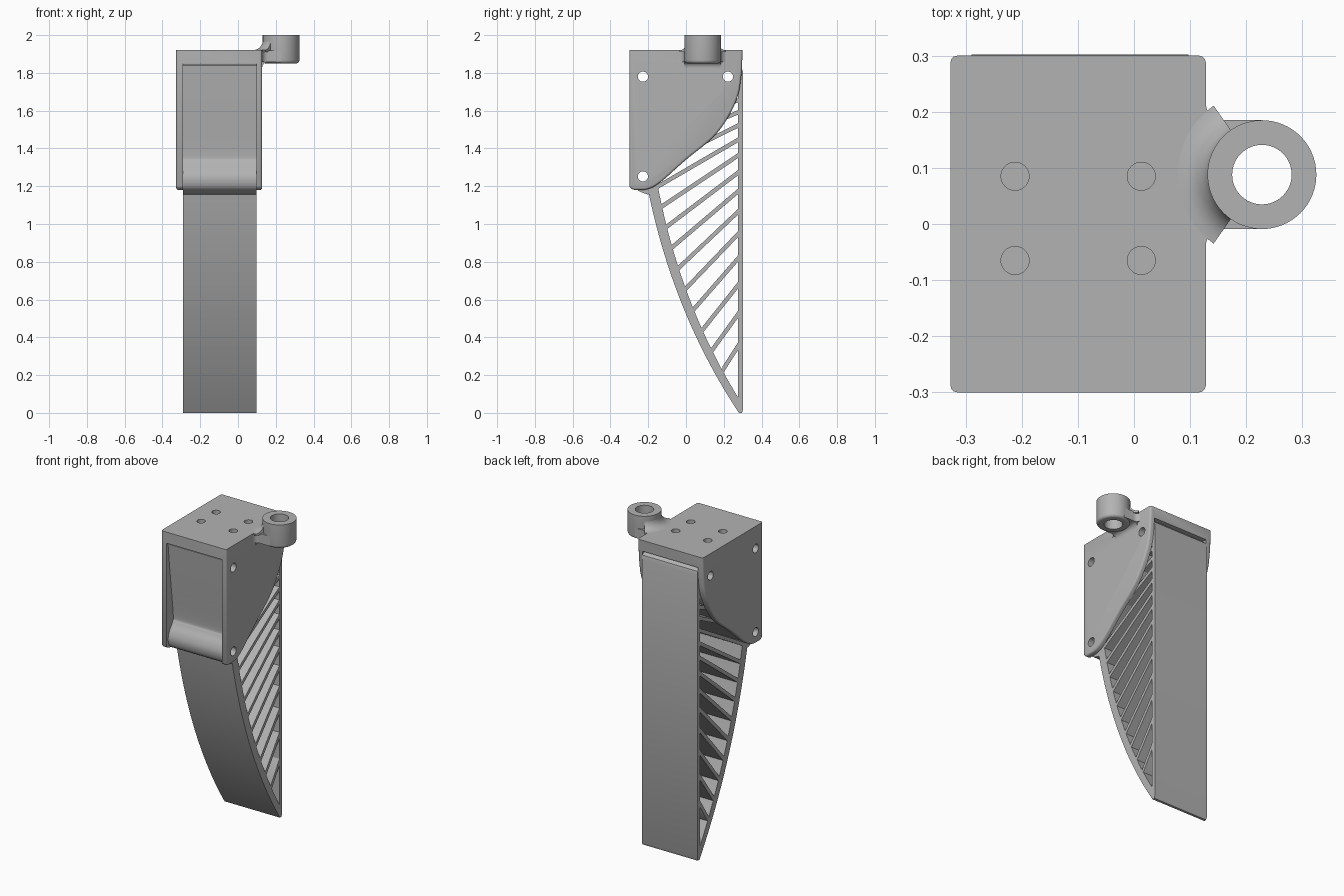
import bpy, bmesh, math
from mathutils import Vector

if "Cube" in bpy.data.objects:
    bpy.data.objects.remove(bpy.data.objects["Cube"], do_unlink=True)

grey = bpy.data.materials.new("mid grey")
grey.use_nodes = True
grey.diffuse_color = (0.45, 0.45, 0.45, 1)
grey.node_tree.nodes["Principled BSDF"].inputs["Base Color"].default_value = grey.diffuse_color

TOP, SLAB = 1.92, 1.85
INNER = (-0.29, 0.097)
BOSS = Vector((0.228, 0.088))


def finish(name, bm):
    bmesh.ops.recalc_face_normals(bm, faces=bm.faces)
    mesh = bpy.data.meshes.new(name)
    bm.to_mesh(mesh)
    bm.free()
    mesh.materials.append(grey)
    ob = bpy.data.objects.new(name, mesh)
    bpy.context.collection.objects.link(ob)
    return ob


def prism_mesh(points, lo, hi, axis="x"):
    """Extrude a (y, z) outline along x, or an (x, y) outline along z."""
    bm = bmesh.new()
    place = (lambda p, h: (h, *p)) if axis == "x" else (lambda p, h: (*p, h))
    face = bm.faces.new([bm.verts.new(place(p, lo)) for p in points])
    new = bmesh.ops.extrude_face_region(bm, geom=[face])["geom"]
    shift = Vector(place((0, 0), hi - lo))
    bmesh.ops.translate(bm, vec=shift, verts=[v for v in new if isinstance(v, bmesh.types.BMVert)])
    return bm


def prism(name, points, lo, hi, axis="x"):
    return finish(name, prism_mesh(points, lo, hi, axis))


def circle(cx, cy, r, n=32):
    return [(cx + r * math.cos(2 * math.pi * i / n), cy + r * math.sin(2 * math.pi * i / n)) for i in range(n)]


def rect(a, b, c, d):
    return [(a, b), (c, b), (c, d), (a, d)]


def smooth(points, steps=5):
    """Catmull-Rom curve through the points."""
    pts = [Vector(p) for p in points]
    pts = [2 * pts[0] - pts[1]] + pts + [2 * pts[-1] - pts[-2]]
    out = []
    for a, b, c, d in zip(pts, pts[1:], pts[2:], pts[3:]):
        for k in range(steps):
            t = k / steps
            out.append(0.5 * (2 * b + (c - a) * t + (2 * a - 5 * b + 4 * c - d) * t**2
                              + (3 * b - a - 3 * c + d) * t**3))
    return [tuple(p) for p in out + [pts[-2]]]


def cut(ob, cutters):
    for c in cutters:
        c.hide_render = True
        mod = ob.modifiers.new("cut", "BOOLEAN")
        mod.operation, mod.solver, mod.object = "DIFFERENCE", "EXACT", c
        bpy.context.view_layer.objects.active = ob
        bpy.ops.object.modifier_apply(modifier=mod.name)
        bpy.data.objects.remove(c, do_unlink=True)


def bolt_holes():
    return [prism("hole_cutter", circle(y, z, 0.027), -0.5, 0.5)
            for y, z in ((-0.228, 1.78), (0.222, 1.78), (-0.228, 1.252))]


def revolve(name, profile, a0, a1, steps):
    """Turn a closed (radius, z) outline about the boss axis."""
    bm = bmesh.new()
    full = a1 - a0 >= 2 * math.pi
    rings = []
    for i in range(steps if full else steps + 1):
        a = a0 + (a1 - a0) * i / steps
        rings.append([bm.verts.new((BOSS.x + r * math.cos(a), BOSS.y + r * math.sin(a), z)) for r, z in profile])
    n = len(profile)
    for p, q in zip(rings, rings[1:] + (rings[:1] if full else [])):
        for j in range(n):
            bm.faces.new((p[j], p[(j + 1) % n], q[(j + 1) % n], q[j]))
    if not full:
        bm.faces.new(rings[0])
        bm.faces.new(rings[-1])
    return finish(name, bm)


# Housing: side cheeks and top slab from one outline
sweep = smooth([(-0.27, 1.18), (-0.2, 1.185), (-0.13, 1.225), (0, 1.34), (0.14, 1.455),
                (0.22, 1.56), (0.275, 1.68), (0.295, 1.8)])
bm = prism_mesh([(-0.3, TOP), (-0.3, 1.2), (-0.29, 1.185)] + sweep + [(0.3, TOP)], -0.327, 0.128)
rim = [e for e in bm.edges if abs(e.verts[0].co.x - e.verts[1].co.x) < 1e-5
       and min(v.co.z for v in e.verts) < TOP - 0.01]
rim += [e for e in bm.edges if e not in rim and max(v.co.z for v in e.verts) < 1.19
        and e.calc_face_angle(0) > 0.4]
bmesh.ops.bevel(bm, geom=rim, offset=0.012, segments=3, profile=0.5, affect="EDGES", clamp_overlap=True)
housing = finish("housing", bm)
cut(housing, [prism("cavity_cutter", rect(-0.5, 1, 0.5, SLAB), *INNER)] + bolt_holes()
    + [prism("screw_cutter", circle(x, y, 0.025), SLAB + 0.005, 2.1, "z")
       for x in (-0.212, 0.013) for y in (0.085, -0.065)])

# Finger root: the block clamped between the cheeks
front = smooth([(-0.283, 1.838), (-0.262, 1.64), (-0.232, 1.38), (-0.238, 1.33), (-0.268, 1.285),
                (-0.282, 1.24), (-0.272, 1.195), (-0.24, 1.17), (-0.2, 1.155)])
root = prism("finger_root", [(0.27, 1.848), (-0.27, 1.848)] + front
             + [(y - 0.008, z + 0.014) for y, z in sweep if y > -0.14], *INNER)
cut(root, bolt_holes())

# Finger front strip: a curved band of even thickness
a, b, c = Vector((-0.205, 1.2)), Vector((-0.072, 0.53)), Vector((0.28, 0))
outer, inner = [], []
for i in range(25):
    t = i / 24
    p = a * (1 - t)**2 + b * 2 * t * (1 - t) + c * t * t
    d = ((b - a) * (1 - t) + (c - b) * t).normalized()
    outer.append(p)
    inner.append(p + Vector((-d.y, d.x)) * (0.055 - 0.015 * t))
strip = [tuple(p) for p in outer] + [(0.296, 0.0)] + [tuple(p) for p in reversed(inner) if p.x < 0.29]
prism("finger_front_strip", strip, *INNER)

# Finger back strip with a rounded top
prism("finger_back_strip", [(0.275, 0.01), (0.285, 0), (0.295, 0), (0.302, 0.015), (0.302, 1.8),
                            (0.296, 1.825), (0.275, 1.84)], *INNER)


# Ribs: fan from steep at the tip to nearly level at the root
def inner_y(z):
    return min(inner, key=lambda p: abs(p.y - z)).x - 0.01


ribs = 14
z_back, gap = 0.36, 0.168
for i in range(ribs):
    slope = 1.55 - 1.3 * (i / (ribs - 1))**0.8
    z0, y0 = z_back, 0.28
    while y0 > 0.28 - 0.6 and y0 > inner_y(z0):
        y0 -= 0.004
        z0 -= 0.004 * slope
        if z0 > 1.2 and y0 < 0.28 - (z_back - 1.2) * 0.3 and z0 > 1.34 + 0.8 * y0 + 0.03 and y0 < 0.1:
            break
    h = 0.011 * math.hypot(1, slope)
    prism(f"rib_{i + 1}", [(y0, z0 - h), (0.28, z_back - h), (0.28, z_back + h), (y0, z0 + h)], *INNER)
    z_back += gap
    gap *= 0.915

# Boss: ring with a rounded lower edge
ring = [(0.053, 2.0), (0.053, SLAB), (0.08, SLAB)]
ring += [(0.08 + 0.017 * math.sin(k * math.pi / 8), SLAB + 0.017 - 0.017 * math.cos(k * math.pi / 8))
         for k in range(1, 5)] + [(0.097, 2.0)]
boss = revolve("boss_ring", ring, 0, 2 * math.pi, 64)

# Neck: flared web joining the boss to the housing
flare = [(0.158 - 0.03 * math.sin(k * math.pi / 12), 0.127 - 0.03 * math.cos(k * math.pi / 12))
         for k in range(7)]
half = [(BOSS.x, 0.097)] + flare + [(0.11, 0.127)]
outline = [(x, BOSS.y + w) for x, w in half] + [(x, BOSS.y - w) for x, w in reversed(half)]
neck = prism("boss_neck", outline, SLAB + 0.008, TOP - 0.0005, "z")
cut(neck, [prism("bore_cutter", circle(*BOSS, 0.09, 64), 1.5, 2.5, "z")])

# Coves blending the boss into the slab and the cheek
cove = [(0.094, TOP - 0.01)] + [(0.15, TOP - 0.01)]
cove += [(0.15 - 0.054 * math.sin(k * math.pi / 12), 1.974 - 0.054 * math.cos(k * math.pi / 12))
         for k in range(7)]
revolve("boss_cove", cove, math.radians(125), math.radians(235), 24)
under = [(0.12, 1.87), (0.165, 1.86)]
under += [(0.158 - 0.03 * math.sin(k * math.pi / 12), 1.828 + 0.03 * math.cos(k * math.pi / 12))
          for k in range(7)] + [(0.12, 1.828)]
bm = bmesh.new()
ends = [[bm.verts.new((x, y, z)) for x, z in under] for y in (BOSS.y - 0.097, BOSS.y + 0.097)]
bm.faces.new(ends[0])
bm.faces.new(ends[1])
for j in range(len(under)):
    k = (j + 1) % len(under)
    bm.faces.new((ends[0][j], ends[0][k], ends[1][k], ends[1][j]))
finish("neck_underside", bm)

# Smooth shading with crisp edges
bpy.ops.object.select_all(action="DESELECT")
for ob in bpy.context.collection.objects:
    if ob.type == "MESH" and grey.name in ob.data.materials:
        ob.select_set(True)
        bpy.context.view_layer.objects.active = ob
bpy.ops.object.shade_smooth_by_angle(angle=math.radians(35))
